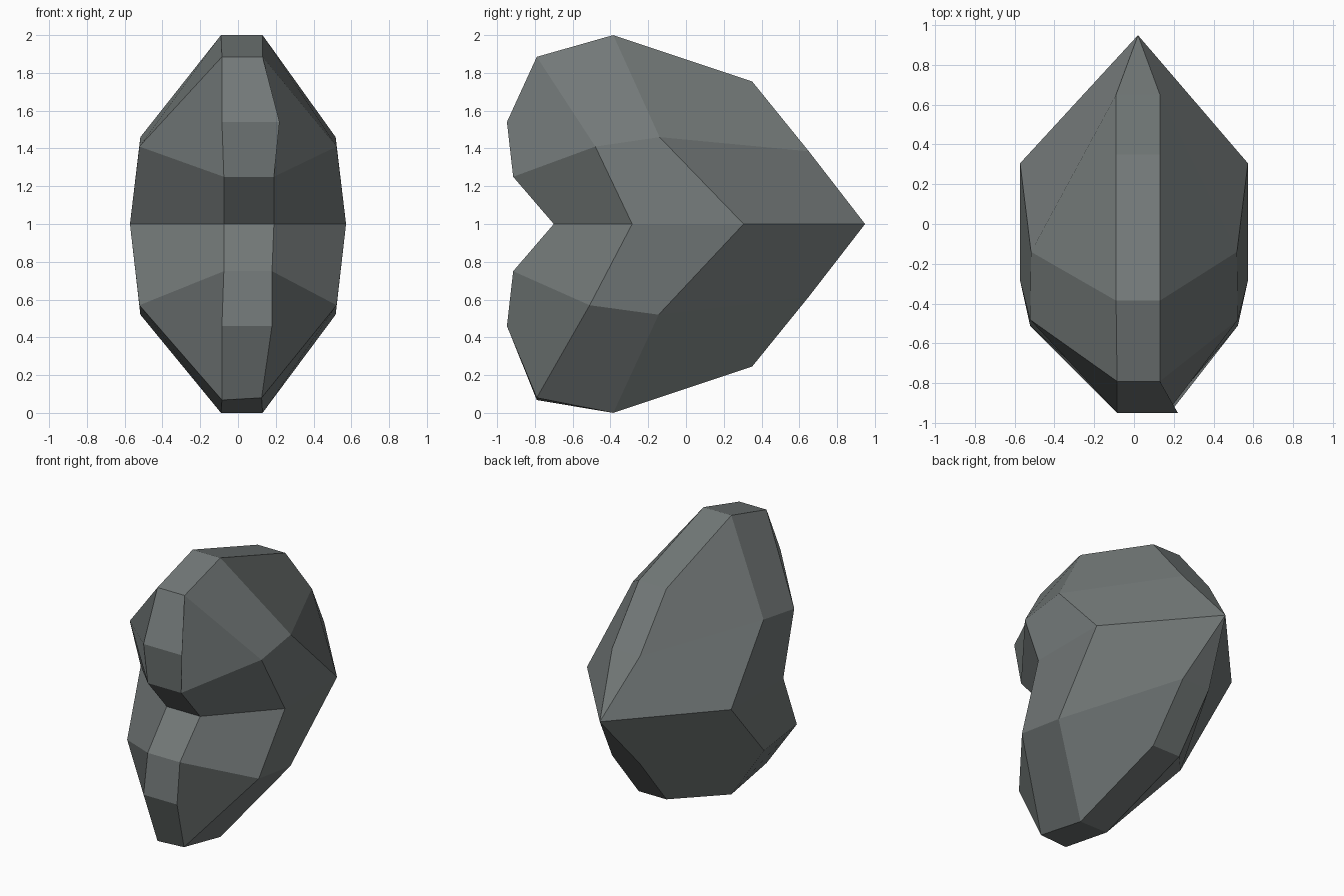
import bpy, bmesh

if "Cube" in bpy.data.objects:
    bpy.data.objects.remove(bpy.data.objects["Cube"])

mat = bpy.data.materials.new("slate grey")
mat.diffuse_color = (0.17, 0.19, 0.188, 1)
mat.use_nodes = True
mat.node_tree.nodes["Principled BSDF"].inputs["Base Color"].default_value = mat.diffuse_color

# Heart outline from notch to tip (upper half): y, height above middle, left x, right x
# and the right x of the lower half
RIM = [(-0.70, 0.00, -0.075, 0.19, 0.19),
       (-0.915, 0.25, -0.075, 0.19, 0.18),
       (-0.948, 0.54, -0.085, 0.22, 0.18),
       (-0.79, 0.885, -0.085, 0.13, 0.125),
       (-0.385, 1.00, -0.09, 0.13, 0.13),
       (0.35, 0.755, -0.09, 0.13, 0.13),
       (0.65, 0.385, -0.09, 0.13, 0.13),
       (0.948, 0.00, 0.02, 0.02, 0.02)]
# Raised side panels: y, height above middle, half width
UPPER = [(-0.285, 0.0, 0.572), (-0.48, 0.41, 0.522), (-0.14, 0.46, 0.517), (0.305, 0.0, 0.572)]
LOWER = [UPPER[0], (-0.51, 0.43, 0.522), (-0.145, 0.48, 0.517), UPPER[3]]
# Facets between panel (p) and rim (r); the first corner sets the fold
FACETS = [("p0", "p1", "r1", "r0"), ("p1", "r3", "r2", "r1"),
          ("p1", "p2", "r4", "r3"), ("p2", "r6", "r5", "r4"),
          ("p2", "p3", "r7", "r6"), ("p0", "p3", "p2", "p1")]

bm = bmesh.new()


def half(up, panel):
    """Build the upper (up=1) or lower (up=-1) half of the heart."""
    sides = []
    for s in (-1, 1):
        pts = {}
        for i, (y, h, xl, xr, xlow) in enumerate(RIM):
            x = xl if s < 0 else (xr if up > 0 else xlow)
            if up < 0 and i == 3:  # the bottom lobe hangs a little lower
                h = 0.932 if s < 0 else 0.92
            pts["r%d" % i] = bm.verts.new((x, y, 1 + up * h))
        for i, (y, h, w) in enumerate(panel):
            pts["p%d" % i] = bm.verts.new((s * w, y, 1 + up * h))
        for n, f in enumerate(FACETS):
            if up > 0 and s > 0 and n in (1, 4):  # folded the other way
                f = f[1:] + f[:1]
            if up * s < 0:  # keep the fold, face outward
                f = f[:1] + f[:0:-1]
            bm.faces.new([pts[k] for k in f])
        sides.append(pts)
    # Strip round the edge joining both sides
    a, b = sides
    for i in range(len(RIM) - 1):
        j = i + 1
        if j == len(RIM) - 1:
            bm.faces.new((a["r%d" % i], b["r%d" % i], b["r%d" % j]))
            bmesh.ops.weld_verts(bm, targetmap={a["r%d" % j]: b["r%d" % j]})
        else:
            bm.faces.new((a["r%d" % i], a["r%d" % j], b["r%d" % j], b["r%d" % i]))


half(1, UPPER)
half(-1, LOWER)
bmesh.ops.remove_doubles(bm, verts=bm.verts[:], dist=0.001)
bmesh.ops.recalc_face_normals(bm, faces=bm.faces[:])

me = bpy.data.meshes.new("heart")
bm.to_mesh(me)
bm.free()
me.materials.append(mat)
bpy.context.collection.objects.link(bpy.data.objects.new("heart", me))
